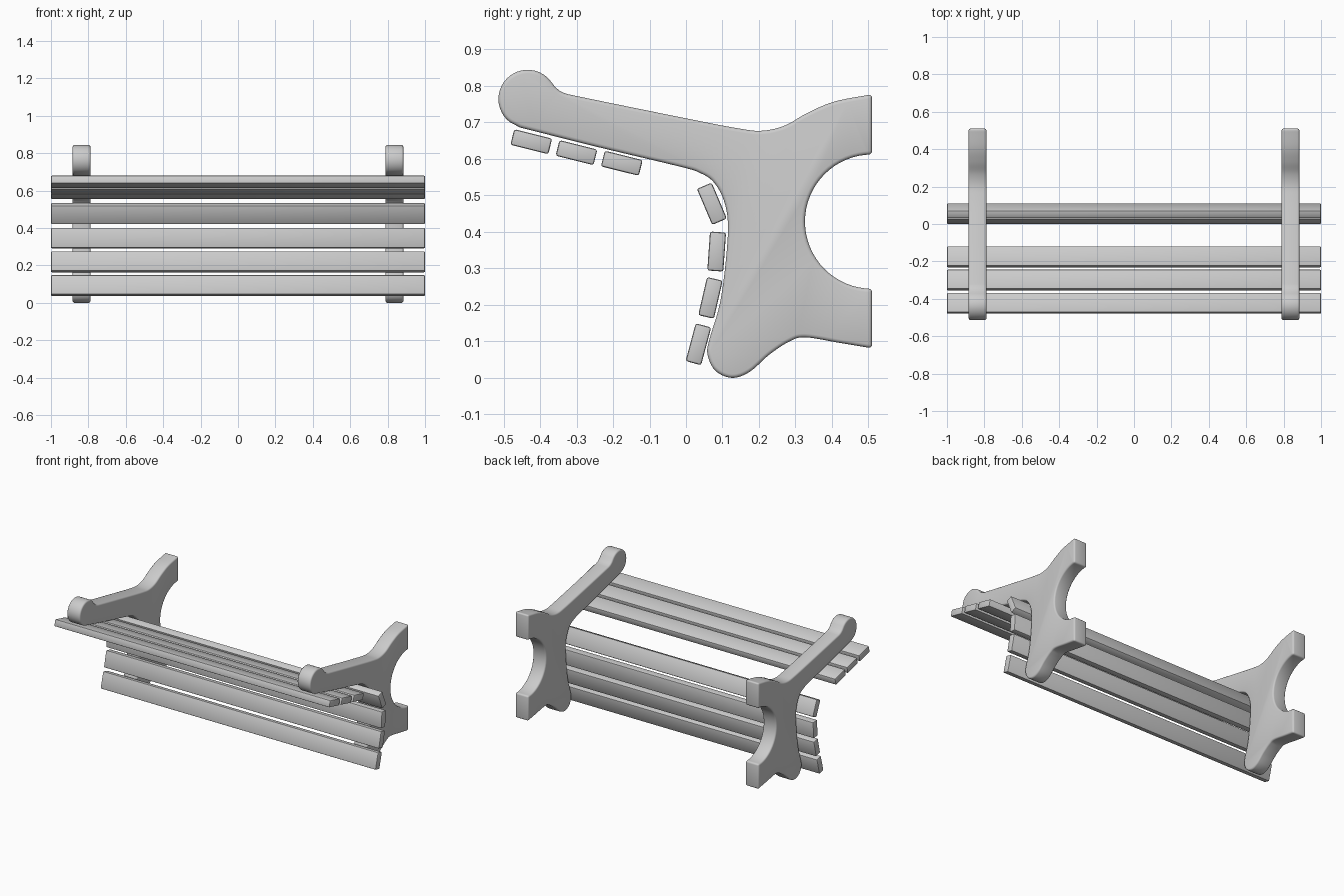
import bpy, bmesh
from math import radians, cos, sin
from mathutils import Vector

if "Cube" in bpy.data.objects:
    bpy.data.objects.remove(bpy.data.objects["Cube"])


def spline(pts, steps=6):
    """Catmull-Rom curve through the points."""
    p = [Vector(q) for q in pts]
    p = [2 * p[0] - p[1]] + p + [2 * p[-1] - p[-2]]
    out = []
    for a, b, c, d in zip(p, p[1:], p[2:], p[3:]):
        for i in range(steps):
            t = i / steps
            out.append(0.5 * (2 * b + (c - a) * t + (2 * a - 5 * b + 4 * c - d) * t * t
                              + (3 * b - a - 3 * c + d) * t ** 3))
    return out + [p[-2]]


def arc(cy, cz, r, a0, a1, n):
    return [Vector((cy + r * cos(radians(a0 + (a1 - a0) * i / n)),
                    cz + r * sin(radians(a0 + (a1 - a0) * i / n)))) for i in range(n + 1)]


def extrude_profile(name, profile, x0, x1, bevel, segments):
    bm = bmesh.new()
    face = bm.faces.new([bm.verts.new((x0, y, z)) for y, z in profile])
    new = bmesh.ops.extrude_face_region(bm, geom=[face])["geom"]
    bmesh.ops.translate(bm, vec=(x1 - x0, 0, 0),
                        verts=[v for v in new if isinstance(v, bmesh.types.BMVert)])
    bmesh.ops.recalc_face_normals(bm, faces=bm.faces)
    mesh = bpy.data.meshes.new(name)
    bm.to_mesh(mesh)
    bm.free()
    ob = bpy.data.objects.new(name, mesh)
    bpy.context.collection.objects.link(ob)
    mod = ob.modifiers.new("bevel", 'BEVEL')
    mod.width, mod.segments = bevel, segments
    mod.limit_method, mod.angle_limit = 'ANGLE', radians(40)
    mod.use_clamp_overlap = False
    bpy.ops.object.select_all(action='DESELECT')
    ob.select_set(True)
    bpy.context.view_layer.objects.active = ob
    bpy.ops.object.modifier_apply(modifier=mod.name)
    bpy.ops.object.shade_smooth_by_angle(angle=radians(35))
    return ob


# Side support outline: rounded arm tip, arm top, upper back arm
outline = arc(-0.434, 0.764, 0.08, 232, 40, 22)
outline += spline([(-0.358, 0.796), (-0.335, 0.781), (-0.28, 0.768), (0.0, 0.711),
                   (0.14, 0.684), (0.207, 0.677), (0.27, 0.691), (0.333, 0.726),
                   (0.407, 0.757), (0.51, 0.777)])
# Round cutout at the back
outline += arc(0.51, 0.428, 0.184, 90, 270, 32)
# Lower back arm, foot and inner edge back to the arm tip
outline += spline([(0.51, 0.081), (0.42, 0.096), (0.327, 0.111), (0.284, 0.1),
                   (0.229, 0.064), (0.174, 0.016), (0.125, 0.0), (0.08, 0.02),
                   (0.059, 0.064), (0.064, 0.105), (0.092, 0.2), (0.108, 0.31),
                   (0.115, 0.42), (0.103, 0.488), (0.075, 0.537), (0.037, 0.562),
                   (-0.018, 0.579), (-0.24, 0.632), (-0.455, 0.686)])
for name, x in (("left_support", -0.884), ("right_support", 0.789)):
    extrude_profile(name, outline, x, x + 0.095, 0.01, 3)

# Slats: centre y, centre z, tilt in degrees
slats = {
    "seat_slat": [(-0.424, 0.647, -14), (-0.300, 0.617, -14), (-0.176, 0.588, -14)],
    "back_slat": [(0.071, 0.477, -67), (0.084, 0.346, 86), (0.067, 0.219, 77),
                  (0.034, 0.092, 75)],
}
for name, rows in slats.items():
    for i, (y, z, tilt) in enumerate(rows, 1):
        u = Vector((cos(radians(tilt)), sin(radians(tilt)))) * 0.0535
        v = Vector((-u.y, u.x)).normalized() * 0.022
        c = Vector((y, z))
        extrude_profile(f"{name}_{i}", [c - u - v, c + u - v, c + u + v, c - u + v],
                        -1, 1, 0.006, 2)
